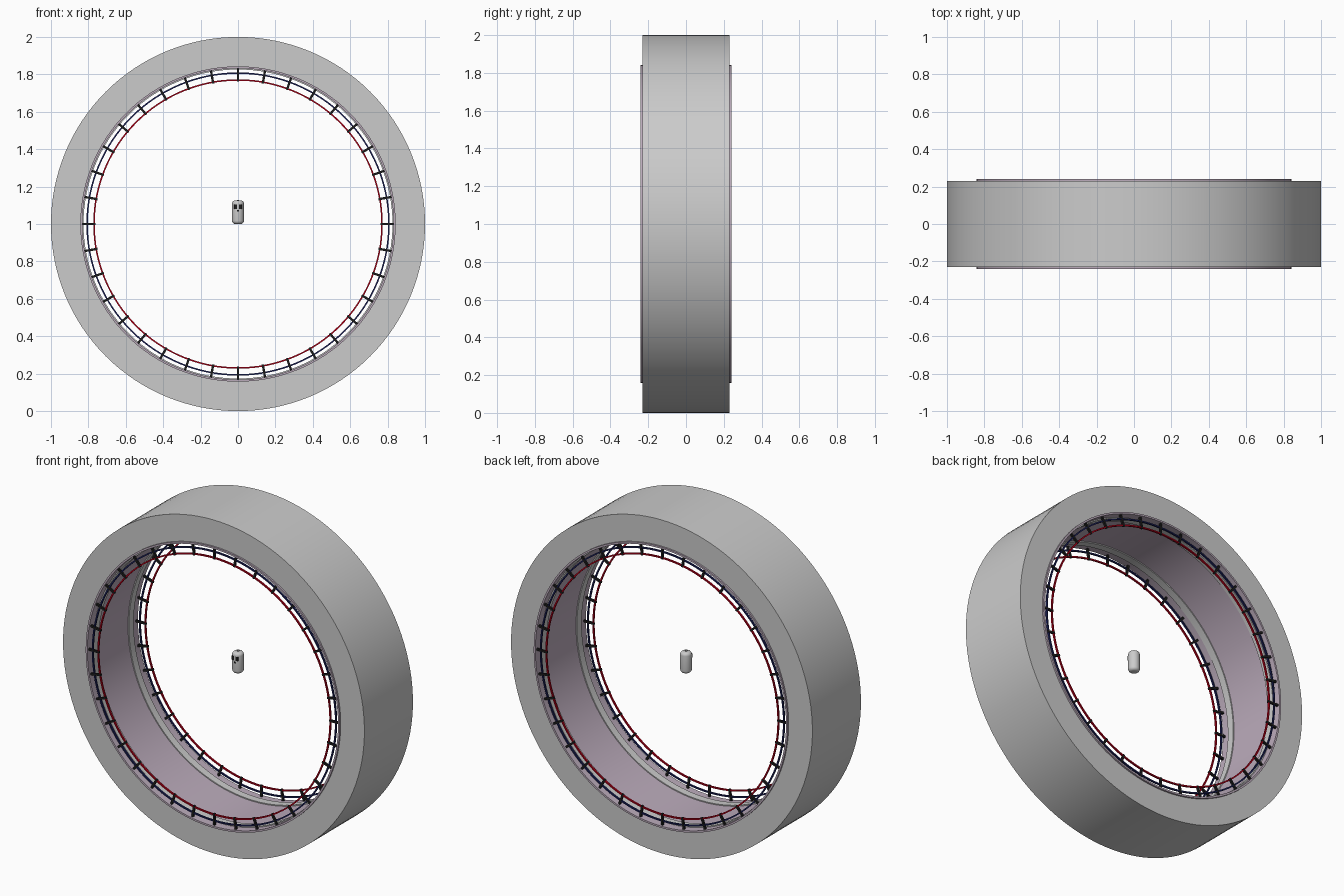
import bpy, bmesh, math
from mathutils import Matrix, Vector

if "Cube" in bpy.data.objects:
    bpy.data.objects.remove(bpy.data.objects["Cube"])

CENTRE = Vector((0, 0, 1))   # axis of the wheel runs along y through here


def material(name, rgb):
    m = bpy.data.materials.new(name)
    m.diffuse_color = (*rgb, 1)
    m.use_nodes = True
    m.node_tree.nodes["Principled BSDF"].inputs["Base Color"].default_value = m.diffuse_color
    return m


GREY = material("light grey", (0.60, 0.60, 0.60))
MAUVE = material("pale mauve", (0.50, 0.41, 0.50))
RED = material("dark red", (0.50, 0.0, 0.01))
NAVY = material("navy blue", (0.012, 0.016, 0.11))
BLACK = material("near black", (0.012, 0.012, 0.012))


def finish(name, bm, mat, smooth=True):
    bmesh.ops.recalc_face_normals(bm, faces=bm.faces)
    me = bpy.data.meshes.new(name)
    bm.to_mesh(me)
    bm.free()
    me.materials.append(mat)
    ob = bpy.data.objects.new(name, me)
    bpy.context.collection.objects.link(ob)
    if smooth:
        bpy.ops.object.select_all(action='DESELECT')
        ob.select_set(True)
        bpy.context.view_layer.objects.active = ob
        bpy.ops.object.shade_smooth_by_angle(angle=math.radians(35))
    return ob


def ring(name, profile, mat, steps=128):
    """Revolve a closed (radius, y) profile about the wheel axis."""
    bm = bmesh.new()
    loops = []
    for i in range(steps):
        a = 2 * math.pi * i / steps
        loops.append([bm.verts.new((r * math.sin(a), y, 1 + r * math.cos(a)))
                      for r, y in profile])
    n = len(profile)
    for i in range(steps):
        p, q = loops[i], loops[(i + 1) % steps]
        for j in range(n):
            k = (j + 1) % n
            bm.faces.new((p[j], p[k], q[k], q[j]))
    return finish(name, bm, mat)


def band(name, r0, r1, y0, y1, mat):
    return ring(name, [(r0, y0), (r1, y0), (r1, y1), (r0, y1)], mat)


def add_box(bm, size, matrix):
    bmesh.ops.create_cube(bm, size=1, matrix=matrix @ Matrix.Diagonal((*size, 1)))


# Outer body and the thin liner that stands slightly proud at both ends
band("outer_ring", 0.842, 1.0, -0.23, 0.23, GREY)
band("inner_liner", 0.832, 0.843, -0.24, 0.24, MAUVE)

# Each end: grey inner band, two thin hoops and 36 radial ties
for side, s in (("front", -1), ("back", 1)):
    band(side + "_inner_band", 0.826, 0.836, s * 0.145, s * 0.19, GREY)
    y0, y1 = s * 0.218, s * 0.228
    band(side + "_blue_hoop", 0.803, 0.811, y0, y1, NAVY)
    band(side + "_red_hoop", 0.766, 0.774, y0, y1, RED)
    bm = bmesh.new()
    for i in range(36):
        rot = Matrix.Rotation(math.radians(10 * i), 4, 'Y')
        add_box(bm, (0.012, 0.012, 0.072),
                Matrix.Translation(CENTRE) @ rot @ Matrix.Translation((0, s * 0.223, 0.799)))
    finish(side + "_ties", bm, BLACK, False)

# Small rounded capsule floating in the middle
R, Z0, Z1, ROUND = 0.032, 1.0, 1.126, 0.018
arc = [math.pi / 2 * k / 5 for k in range(6)]
profile = [(R - ROUND + ROUND * math.sin(a), Z0 + ROUND - ROUND * math.cos(a)) for a in arc]
profile += [(R - ROUND + ROUND * math.cos(a), Z1 - ROUND + ROUND * math.sin(a)) for a in arc]
bm = bmesh.new()
rows = [[bm.verts.new((r * math.cos(2 * math.pi * i / 32), r * math.sin(2 * math.pi * i / 32), z))
         for i in range(32)] for r, z in profile]
for a, b in zip(rows, rows[1:]):
    for i in range(32):
        j = (i + 1) % 32
        bm.faces.new((a[i], a[j], b[j], b[i]))
bm.faces.new(rows[0])
bm.faces.new(rows[-1])
finish("capsule_body", bm, GREY)

# Dark face plates and top button
bm = bmesh.new()
for x in (-0.013, 0.013):
    add_box(bm, (0.015, 0.008, 0.025), Matrix.Translation((x, -0.0275, 1.093)))
add_box(bm, (0.009, 0.006, 0.009), Matrix.Translation((0, -0.030, 1.070)))
add_box(bm, (0.010, 0.010, 0.004), Matrix.Translation((0, 0, 1.126)))
finish("capsule_face_plates", bm, BLACK, False)
